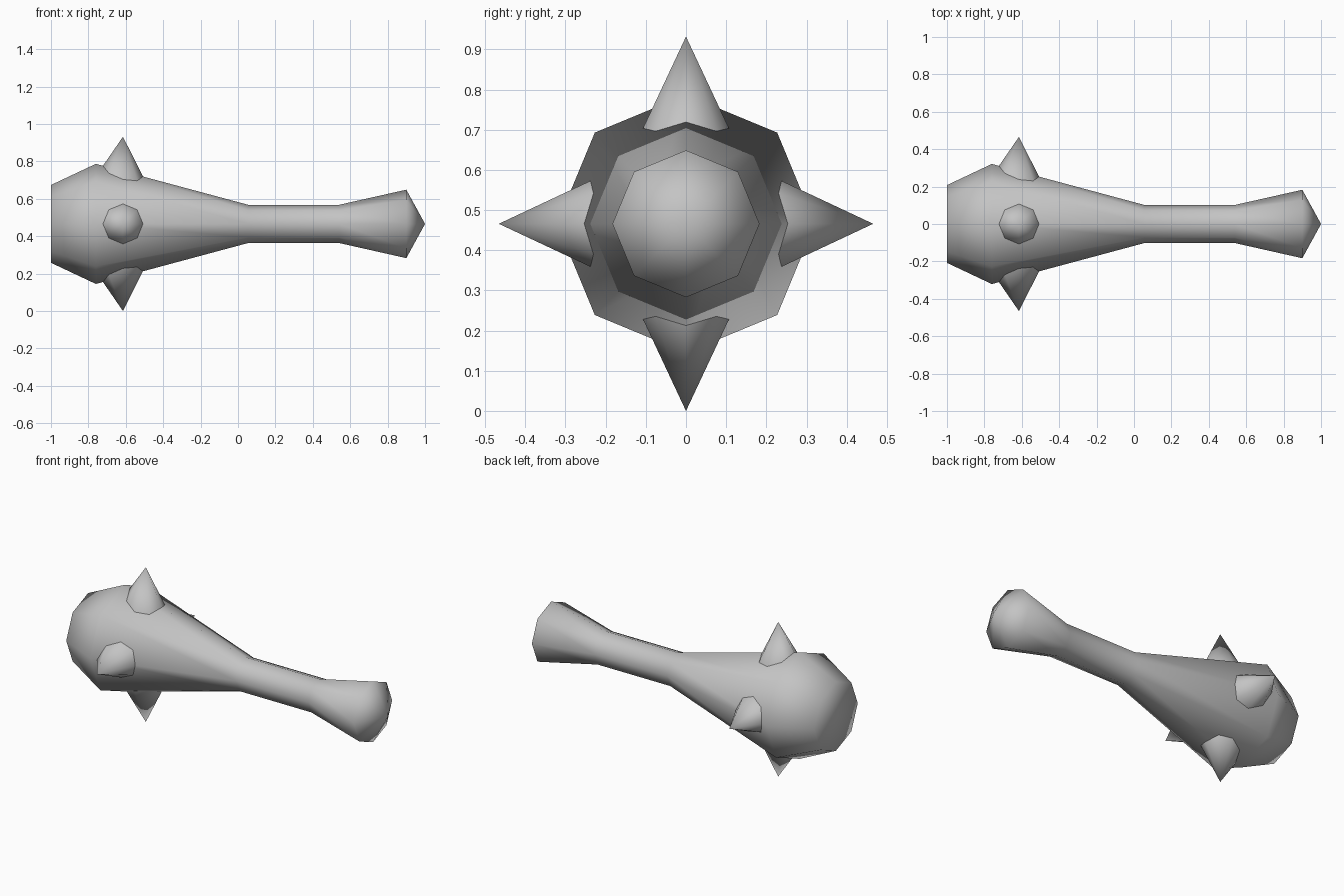
import bpy
import bmesh
from math import cos, sin, pi, tan
from mathutils import Matrix, Vector

cube = bpy.data.objects.get("Cube")
if cube:
    bpy.data.objects.remove(cube, do_unlink=True)

SIDES = 8
AXIS_Z = 0.466
# Profile along the club: (x, radius), from the head to the pommel
PROFILE = [(-1.0, 0.208), (-0.76, 0.321), (0.055, 0.102), (0.54, 0.102), (0.9, 0.183)]
POMMEL_TIP = 1.0
SPIKE_X, SPIKE_RADIUS, SPIKE_TIP = -0.615, 0.107, 0.466

grey = bpy.data.materials.new("plain grey")
grey.use_nodes = True
colour = (0.55, 0.55, 0.55, 1)
grey.diffuse_color = colour
grey.node_tree.nodes["Principled BSDF"].inputs["Base Color"].default_value = colour


def finish(bm, name):
    """Turn a bmesh into a smooth shaded grey object."""
    bmesh.ops.recalc_face_normals(bm, faces=bm.faces)
    for face in bm.faces:
        face.smooth = True
    mesh = bpy.data.meshes.new(name)
    bm.to_mesh(mesh)
    bm.free()
    mesh.materials.append(grey)
    obj = bpy.data.objects.new(name, mesh)
    obj.location.z = AXIS_Z
    bpy.context.collection.objects.link(obj)
    return obj


def circle():
    return [(cos(2 * pi * i / SIDES), sin(2 * pi * i / SIDES)) for i in range(SIDES)]


def fan(bm, ring, tip):
    for i in range(SIDES):
        bm.faces.new((ring[i], ring[(i + 1) % SIDES], tip))


# Club body: eight-sided rings, flat head end and pointed pommel
bm = bmesh.new()
rings = [[bm.verts.new((x, r * c, r * s)) for c, s in circle()] for x, r in PROFILE]
for a, b in zip(rings, rings[1:]):
    for i in range(SIDES):
        j = (i + 1) % SIDES
        bm.faces.new((a[i], a[j], b[j], b[i]))
bm.faces.new(rings[0])
fan(bm, rings[-1], bm.verts.new((POMMEL_TIP, 0, 0)))
finish(bm, "club_body")


def surface_height(x, y):
    """Height of the head's surface above the axis, near its upper crease."""
    (x0, r0), (x1, r1) = PROFILE[1:3]
    radius = r0 + (r1 - r0) * (x - x0) / (x1 - x0)
    return radius - abs(y) * tan(pi / SIDES)


# Four spikes whose bases follow the surface of the head
for turn, side in enumerate(("top", "front", "bottom", "back")):
    bm = bmesh.new()
    base = []
    for c, s in circle():
        x, y = SPIKE_X + SPIKE_RADIUS * c, SPIKE_RADIUS * s
        base.append(bm.verts.new((x, y, surface_height(x, y))))
    fan(bm, base, bm.verts.new(Vector((SPIKE_X, 0, SPIKE_TIP))))
    bmesh.ops.rotate(bm, verts=bm.verts, cent=(0, 0, 0),
                     matrix=Matrix.Rotation(turn * pi / 2, 3, "X"))
    # Open cones: orient outwards from the tip
    finish(bm, side + "_spike")
